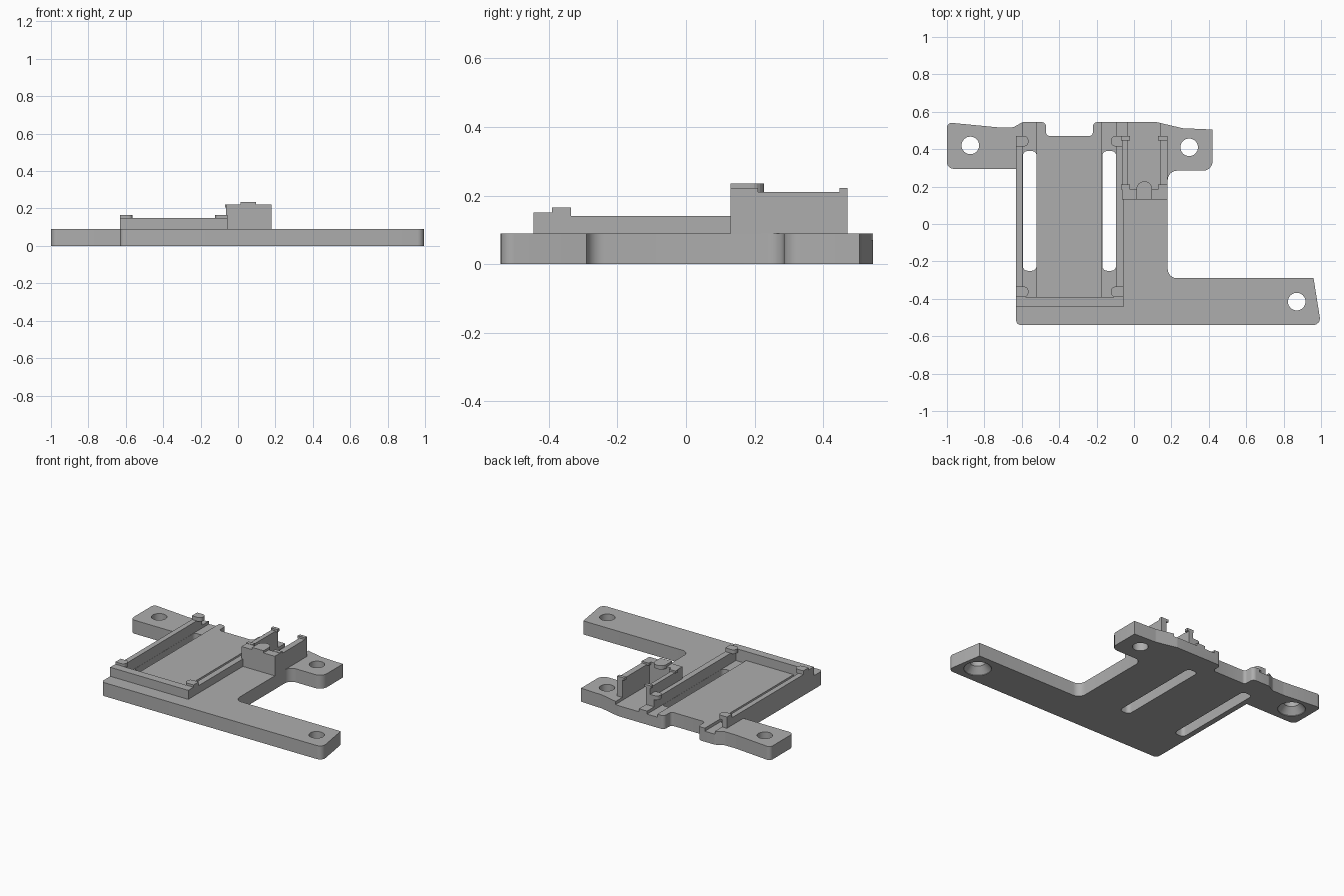
import bpy, bmesh, math
from mathutils import Vector

if "Cube" in bpy.data.objects:
    bpy.data.objects.remove(bpy.data.objects["Cube"])

grey = bpy.data.materials.new("plain grey plastic")
grey.diffuse_color = (0.42, 0.42, 0.42, 1)
grey.use_nodes = True
grey.node_tree.nodes["Principled BSDF"].inputs["Base Color"].default_value = grey.diffuse_color


def rounded(points, steps=6):
    """Fillet each (x, y, radius) corner with an arc."""
    out = []
    for i, (x, y, r) in enumerate(points):
        p = Vector((x, y))
        if r == 0:
            out.append(p)
            continue
        a = (Vector(points[i - 1][:2]) - p).normalized()
        b = (Vector(points[(i + 1) % len(points)][:2]) - p).normalized()
        half = a.angle(b) / 2
        start, end = p + a * r / math.tan(half), p + b * r / math.tan(half)
        c = p + (a + b).normalized() * r / math.sin(half)
        a0 = math.atan2(*(start - c).yx)
        turn = math.atan2(*(end - c).yx) - a0
        turn = (turn + math.pi) % (2 * math.pi) - math.pi
        for k in range(steps + 1):
            t = a0 + turn * k / steps
            out.append(c + Vector((math.cos(t), math.sin(t))) * r)
    return out


def loft(name, rings):
    """Solid through a list of (2D outline, z) rings."""
    bm = bmesh.new()
    loops = [[bm.verts.new((p[0], p[1], z)) for p in ring] for ring, z in rings]
    bm.faces.new(loops[0][::-1])
    bm.faces.new(loops[-1])
    n = len(loops[0])
    for lo, hi in zip(loops, loops[1:]):
        for i in range(n):
            j = (i + 1) % n
            bm.faces.new((lo[i], lo[j], hi[j], hi[i]))
    bmesh.ops.recalc_face_normals(bm, faces=bm.faces[:])
    me = bpy.data.meshes.new(name)
    bm.to_mesh(me)
    bm.free()
    me.materials.append(grey)
    ob = bpy.data.objects.new(name, me)
    bpy.context.collection.objects.link(ob)
    return ob


def block(name, x0, x1, y0, y1, z0, z1, r=0):
    pts = rounded([(x0, y0, r), (x1, y0, r), (x1, y1, r), (x0, y1, r)])
    return loft(name, [(pts, z0), (pts, z1)])


def circle(x, y, r, n=32):
    return [(x + r * math.cos(2 * math.pi * k / n),
             y + r * math.sin(2 * math.pi * k / n)) for k in range(n)]


def cut(target, cutter):
    cutter.hide_render = True
    m = target.modifiers.new("cut", 'BOOLEAN')
    m.operation, m.solver, m.object = 'DIFFERENCE', 'EXACT', cutter
    bpy.context.view_layer.objects.active = target
    bpy.ops.object.modifier_apply(modifier=m.name)
    bpy.data.objects.remove(cutter)


# Base plate with three mounting arms
T = 0.09
outline = rounded([
    (-0.63, -0.54, .025), (1.0, -0.54, .035), (0.96, -0.29, 0), (0.18, -0.29, .05),
    (0.18, 0.285, .05), (0.42, 0.285, .05), (0.42, 0.505, 0), (0.26, 0.512, .05),
    (0.12, 0.545, .05), (-0.22, 0.545, .025), (-0.22, 0.47, .02), (-0.47, 0.47, .02),
    (-0.47, 0.545, .025), (-0.595, 0.545, .03), (-0.645, 0.517, .03), (-0.73, 0.517, .1),
    (-1.0, 0.543, .025), (-1.0, 0.295, .035), (-0.63, 0.295, 0)])
plate = loft("base_plate", [(outline, 0), (outline, T)])

# Shallow floor grooves, open at the back
for x0, x1, y0 in ((-0.595, -0.52, -0.39), (-0.17, -0.095, -0.39), (-0.035, 0.14, 0.185)):
    cut(plate, block("groove_cutter", x0, x1, y0, 0.7, 0.07, 0.3))

# Long through slots
for x0, x1 in ((-0.594, -0.521), (-0.169, -0.096)):
    cut(plate, block("slot_cutter", x0, x1, -0.25, 0.39, -0.1, 0.3, 0.025))

# Screw holes, two of them countersunk underneath
for x, y, sunk in ((-0.875, 0.42, True), (0.87, -0.415, True), (0.295, 0.41, False)):
    big = 0.083 if sunk else 0.047
    cut(plate, loft("hole_cutter", [(circle(x, y, big), -0.05), (circle(x, y, big), 0.004),
                                    (circle(x, y, 0.047), 0.045), (circle(x, y, 0.047), 0.2)]))
bpy.ops.object.select_all(action='DESELECT')
plate.select_set(True)
bpy.context.view_layer.objects.active = plate
bpy.ops.object.shade_smooth_by_angle(angle=math.radians(25))

# Low tray: two side rails and a front wall
block("left_rail", -0.63, -0.595, -0.39, 0.47, T, 0.14)
block("right_rail", -0.095, -0.055, -0.39, 0.47, T, 0.14)
block("tray_front_wall", -0.63, -0.055, -0.445, -0.39, T, 0.15)

# Snap clips on the rail ends, rounded toward the tray
for y0 in (-0.39, 0.415):
    y1 = y0 + 0.055
    for outer, inner in ((-0.63, -0.565), (-0.055, -0.122)):
        pts = rounded([(outer, y0, 0), (inner, y0, .022), (inner, y1, .022), (outer, y1, 0)])
        loft("rail_clip", [(pts, 0.138), (pts, 0.165)])

# Tall connector bay: side walls, front wall, latch tab and clips
block("bay_left_wall", -0.065, -0.035, 0.185, 0.47, T, 0.21)
block("bay_right_wall", 0.14, 0.18, 0.185, 0.47, T, 0.21)
block("bay_front_wall", -0.065, 0.18, 0.13, 0.185, T, 0.22)
tab = rounded([(0.013, 0.13, 0), (0.097, 0.13, 0), (0.097, 0.228, .041), (0.013, 0.228, .041)])
loft("bay_latch_tab", [(tab, 0.21), (tab, 0.235)])
for y0, y1 in ((0.185, 0.21), (0.447, 0.47)):
    block("bay_left_clip", -0.07, -0.022, y0, y1, 0.205, 0.222)
    block("bay_right_clip", 0.127, 0.18, y0, y1, 0.205, 0.222)
